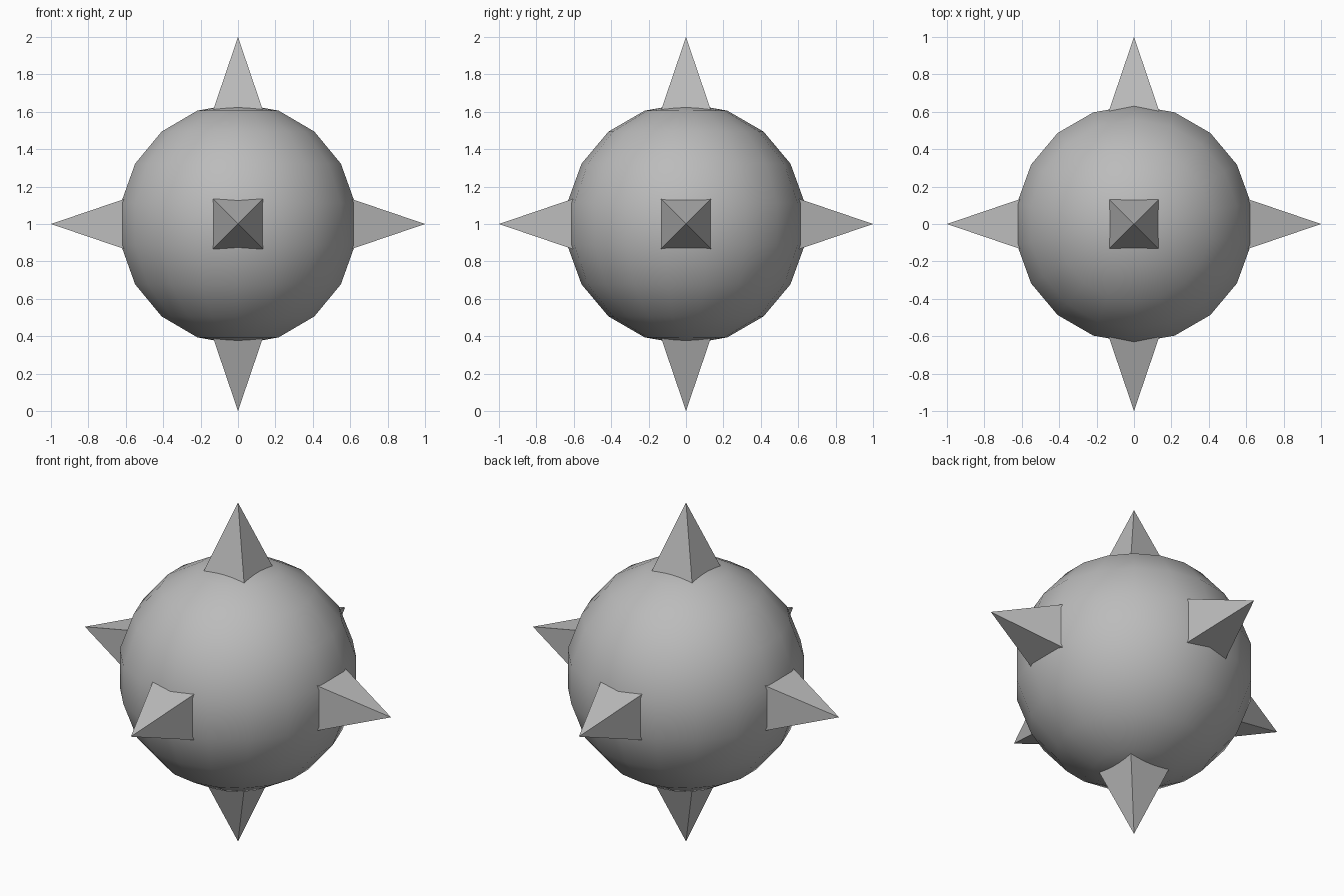
import bpy, math
from mathutils import Matrix, Vector

cube = bpy.data.objects.get("Cube")
if cube:
    bpy.data.objects.remove(cube, do_unlink=True)

CENTRE = Vector((0, 0, 1))
BALL_RADIUS = 0.645
SPIKE_BASE, SPIKE_HALF = 0.5, 0.17   # buried base distance and half width

grey = bpy.data.materials.new("plain grey")
grey.use_nodes = True
colour = (0.5, 0.5, 0.5, 1)
grey.diffuse_color = colour
grey.node_tree.nodes["Principled BSDF"].inputs["Base Color"].default_value = colour

# Round body, with a vertical row of corners facing front and back
bpy.ops.mesh.primitive_uv_sphere_add(segments=18, ring_count=9, radius=BALL_RADIUS,
                                     location=CENTRE)
ball = bpy.context.object
ball.name = "ball"
first = max(ball.data.vertices, key=lambda v: v.co.xy.length).co
turn = math.pi / 2 - math.atan2(first.y, first.x)
ball.data.transform(Matrix.Rotation(turn, 4, "Z"))
ball.data.materials.append(grey)
bpy.ops.object.shade_smooth()


def add_spike(name, direction):
    """Square pyramid pointing outward, its base sunk into the ball."""
    direction = Vector(direction)
    length = 1 - SPIKE_BASE
    bpy.ops.mesh.primitive_cone_add(vertices=4, radius1=SPIKE_HALF * math.sqrt(2),
                                    radius2=0, depth=length)
    spike = bpy.context.object
    spike.name = name
    mesh = spike.data
    mesh.transform(Matrix.Rotation(math.pi / 4, 4, "Z"))
    mesh.transform(Matrix.Translation((0, 0, SPIKE_BASE + length / 2)))
    # Quarter turns keep the square base aligned with the axes
    if abs(direction.x) > 0:
        mesh.transform(Matrix.Rotation(direction.x * math.pi / 2, 4, "Y"))
    elif abs(direction.y) > 0:
        mesh.transform(Matrix.Rotation(-direction.y * math.pi / 2, 4, "X"))
    elif direction.z < 0:
        mesh.transform(Matrix.Rotation(math.pi, 4, "X"))
    spike.location = CENTRE
    mesh.materials.append(grey)
    bpy.ops.object.shade_flat()


# Six spikes, one along each axis direction
for name, direction in {
    "left_spike": (1, 0, 0), "right_spike": (-1, 0, 0),
    "back_spike": (0, 1, 0), "front_spike": (0, -1, 0),
    "top_spike": (0, 0, 1), "bottom_spike": (0, 0, -1),
}.items():
    add_spike(name, direction)
